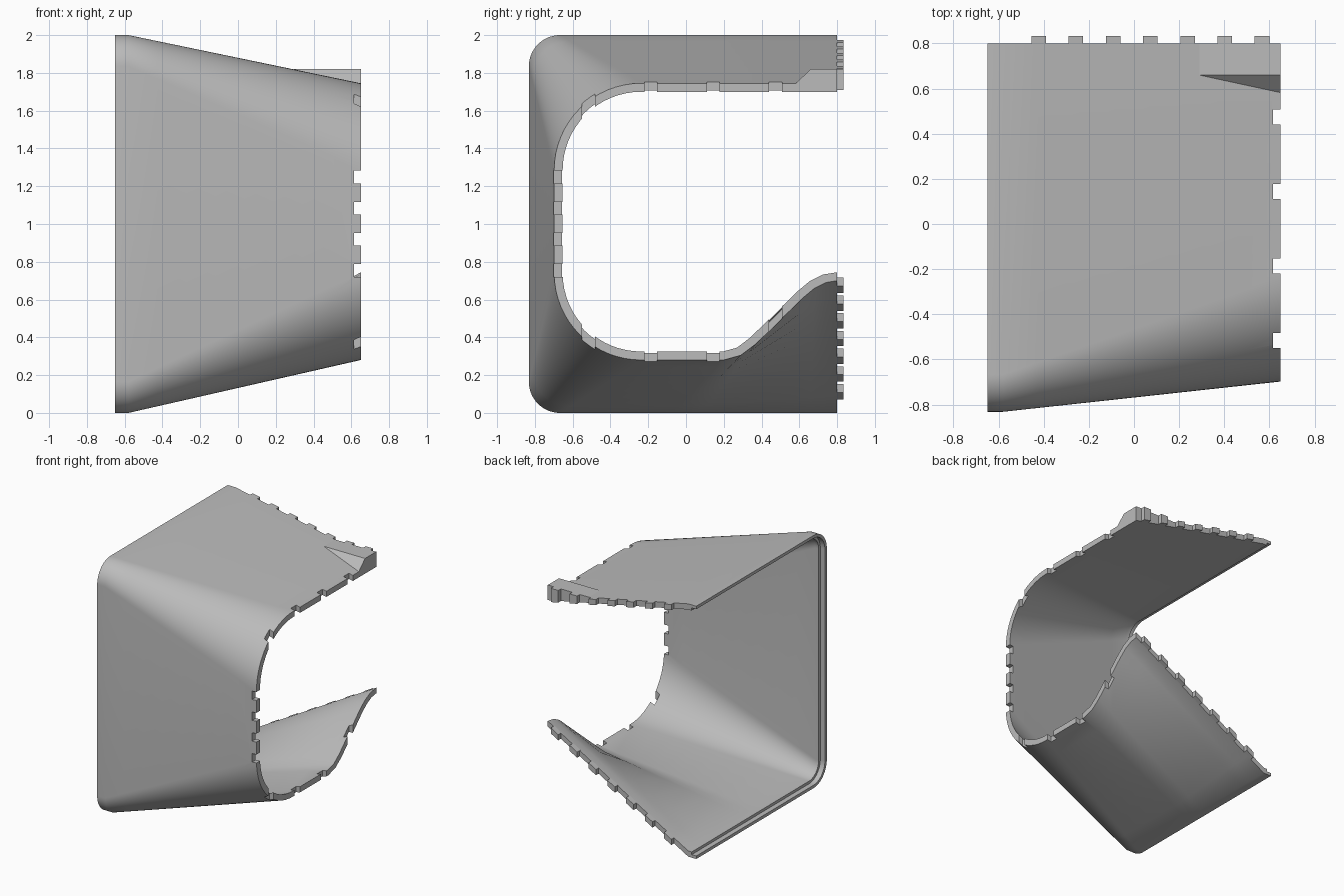
import bpy, bmesh
from math import sin, cos, pi
from mathutils import Vector

if "Cube" in bpy.data.objects:
    bpy.data.objects.remove(bpy.data.objects["Cube"])

grey = bpy.data.materials.new("plain_grey")
grey.use_nodes = True
grey.diffuse_color = (0.5, 0.5, 0.5, 1)
grey.node_tree.nodes["Principled BSDF"].inputs["Base Color"].default_value = (0.5, 0.5, 0.5, 1)

WIDE, BEND, END = -0.65, -0.58, 0.65   # stations along x
BACK, WALL, LIP = 0.8, 0.045, 0.024


def make_object(name, bm):
    bmesh.ops.recalc_face_normals(bm, faces=bm.faces)
    mesh = bpy.data.meshes.new(name)
    bm.to_mesh(mesh)
    bm.free()
    mesh.materials.append(grey)
    obj = bpy.data.objects.new(name, mesh)
    bpy.context.collection.objects.link(obj)
    return obj


def hull(bm, points):
    verts = [bm.verts.new(p) for p in points]
    bmesh.ops.convex_hull(bm, input=verts)


def box(bm, xs, ys, zs):
    hull(bm, [(x, y, z) for x in xs for y in ys for z in zs])


def profile(front, top, bottom, r, tail):
    """C-shaped outline in (y, z): top edge, two rounded corners, floor tail."""
    pts = [(BACK, top)]
    for centre_z, start in ((top - r, pi / 2), (bottom + r, pi)):
        for k in range(17):
            a = start + k * pi / 32
            pts.append((front + r + r * cos(a), centre_z + r * sin(a)))
    return [Vector(p) for p in pts + tail]


def inset(pts, d):
    """Move the outline inward by d, keeping its ends on the back plane."""
    out = []
    for i, p in enumerate(pts):
        t = (pts[min(i + 1, len(pts) - 1)] - pts[max(i - 1, 0)]).normalized()
        if 0 < i < len(pts) - 1:
            t = ((p - pts[i - 1]).normalized() + (pts[i + 1] - p).normalized()).normalized()
        out.append(p + Vector((-t.y, t.x)) * d)
    out[0].x = out[-1].x = BACK
    return out


# Outlines of the wide and narrow ends, point for point
wide = profile(-0.832, 2.0, 0.0, 0.165,
               [(y, 0) for y in (-0.08, 0.0, 0.08, 0.55, 0.66, 0.73, BACK)])
narrow = profile(-0.698, 1.745, 0.28, 0.46,
                 [(0.2, 0.28), (0.29, 0.305), (0.37, 0.365), (0.62, 0.61),
                  (0.68, 0.66), (0.74, 0.69), (BACK, 0.7)])


def station(x, d):
    f = max(0, (x - BEND) / (END - BEND))
    a, b = inset(wide, d), inset(narrow, d)
    return [(x, *p.lerp(q, f)) for p, q in zip(a, b)]


# Shell: loop of stations running along the outside and back along the inside
STEPS = 8
taper = [BEND + (END - BEND) * k / STEPS for k in range(STEPS + 1)]
loop = [(WIDE, 0)] + [(x, 0) for x in taper] + [(x, WALL) for x in reversed(taper)]
loop += [(-0.61, WALL), (-0.61, LIP), (WIDE, LIP)]
bm = bmesh.new()
rings = [[bm.verts.new(p) for p in station(x, d)] for x, d in loop]
for j, ring in enumerate(rings):
    nxt = rings[(j + 1) % len(rings)]
    for i in range(len(ring) - 1):
        bm.faces.new((ring[i], ring[i + 1], nxt[i + 1], nxt[i]))
for i in (0, -1):
    bm.faces.new([ring[i] for ring in rings])
shell = make_object("tapered_shell", bm)

# Notches along the narrow rim
bm = bmesh.new()
for k in range(4):
    y = -0.55 + 0.33 * k
    box(bm, (0.615, 0.8), (y, y + 0.067), (-0.1, 2.1))
    z = 0.72 + 0.165 * k
    box(bm, (0.615, 0.8), (-1, -0.6), (z, z + 0.067))
cutter = make_object("notch_cutter", bm)
cutter.hide_render = True
mod = shell.modifiers.new("notches", "BOOLEAN")
mod.operation, mod.solver, mod.object = "DIFFERENCE", "EXACT", cutter
bpy.context.view_layer.objects.active = shell
shell.select_set(True)
bpy.ops.object.modifier_apply(modifier=mod.name)
bpy.data.objects.remove(cutter)
bpy.ops.object.shade_smooth_by_angle(angle=pi / 6)

# Locking tabs along both back edges
RIDGE = 1.82
for name, end in (("top_back_tabs", 0), ("bottom_back_tabs", -1)):
    bm = bmesh.new()
    for k in range(7):
        x0 = -0.455 + 0.165 * k
        pts = []
        for x in (x0, x0 + 0.065):
            outer, inner = station(x, 0)[end][2], station(x, WALL)[end][2]
            if end == 0:
                outer = max(outer, RIDGE)
            pts += [(x, y, z) for y in (BACK - 0.01, 0.833) for z in (outer, inner)]
        hull(bm, pts)
    make_object(name, bm)

# Level corner block with a sloped side on the top panel
bm = bmesh.new()
hull(bm, [(0.29, 0.66, RIDGE), (0.29, BACK, RIDGE), (END, 0.66, RIDGE),
          (END, BACK, RIDGE), (END, 0.58, 1.743), (END, BACK, 1.73)])
make_object("corner_block", bm)
